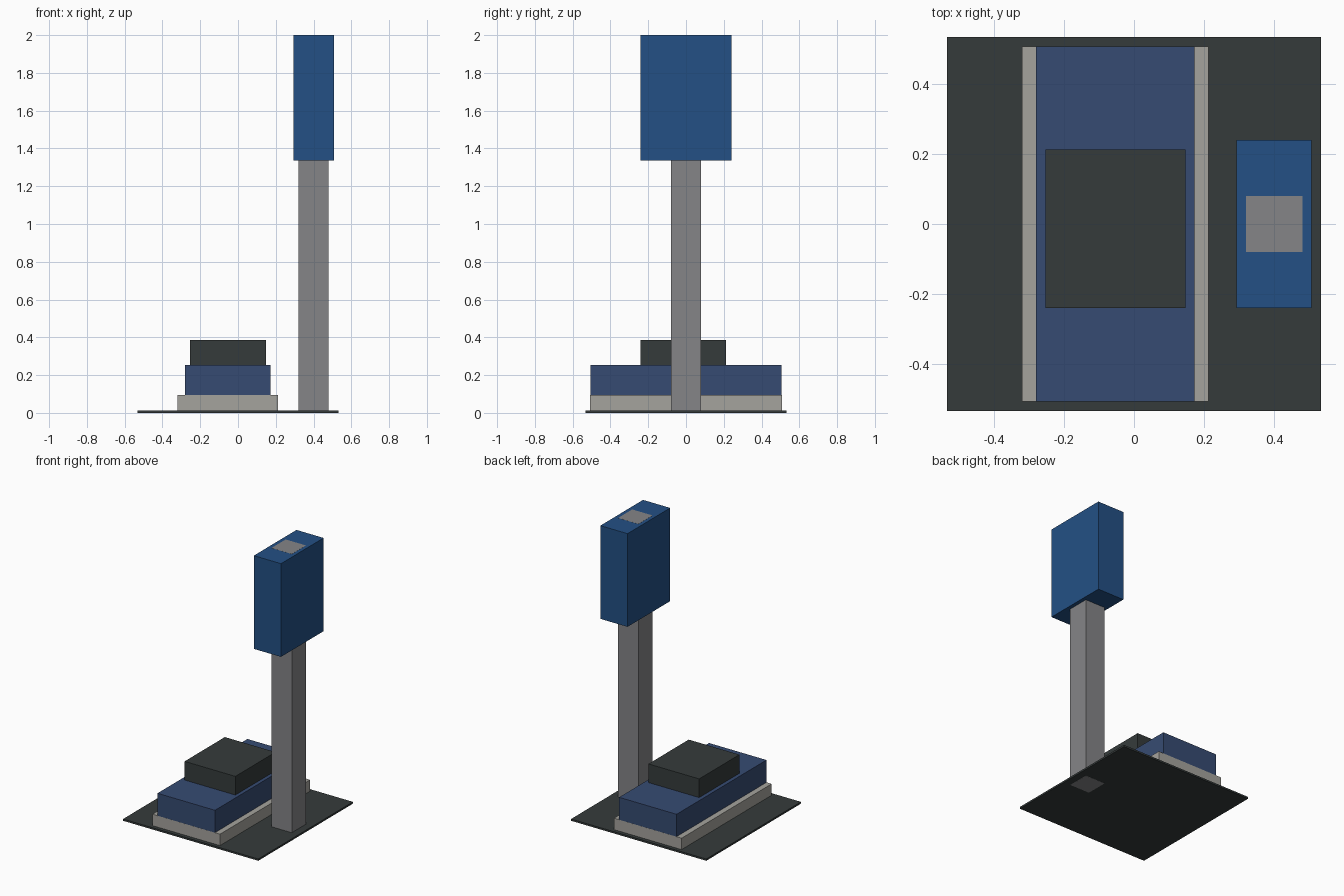
import bpy
from mathutils import Vector

if "Cube" in bpy.data.objects:
    bpy.data.objects.remove(bpy.data.objects["Cube"])


def material(name, rgb):
    """Flat colour given as 0-255 sRGB, stored as linear."""
    lin = [((c / 255 + 0.055) / 1.055) ** 2.4 for c in rgb]
    m = bpy.data.materials.new(name)
    m.diffuse_color = (*lin, 1)
    m.use_nodes = True
    m.node_tree.nodes["Principled BSDF"].inputs["Base Color"].default_value = m.diffuse_color
    return m


def box(name, mat, x, y, z):
    """Box spanning the given (min, max) ranges."""
    bpy.ops.mesh.primitive_cube_add(size=1)
    o = bpy.context.object
    o.name = name
    lo, hi = Vector((x[0], y[0], z[0])), Vector((x[1], y[1], z[1]))
    for v in o.data.vertices:
        v.co = [(a + b) / 2 + c * (b - a) for a, b, c in zip(lo, hi, v.co)]
    o.data.materials.append(mat)
    return o


charcoal = material("charcoal", (53, 59, 59))
stone = material("pale stone", (165, 163, 157))
navy = material("navy blue", (54, 75, 114))
blue = material("bright blue", (35, 80, 133))
grey = material("post grey", (133, 133, 135))

# Ground plate, just clear of the post's foot
box("base_plate", charcoal, (-0.533, 0.533), (-0.533, 0.533), (0.0005, 0.0133))

# Stepped block: plinth, body and upper block
box("plinth", stone, (-0.32, 0.213), (-0.507, 0.507), (0.0133, 0.0945))
box("body", navy, (-0.28, 0.173), (-0.5065, 0.5065), (0.0945, 0.254))
box("upper_block", charcoal, (-0.253, 0.147), (-0.24, 0.213), (0.254, 0.387))

# Post running through the sign so its end shows on top
box("post", grey, (0.32, 0.48), (-0.08, 0.08), (0, 2.0))
box("sign_box", blue, (0.293, 0.507), (-0.24, 0.24), (1.335, 1.9995))
